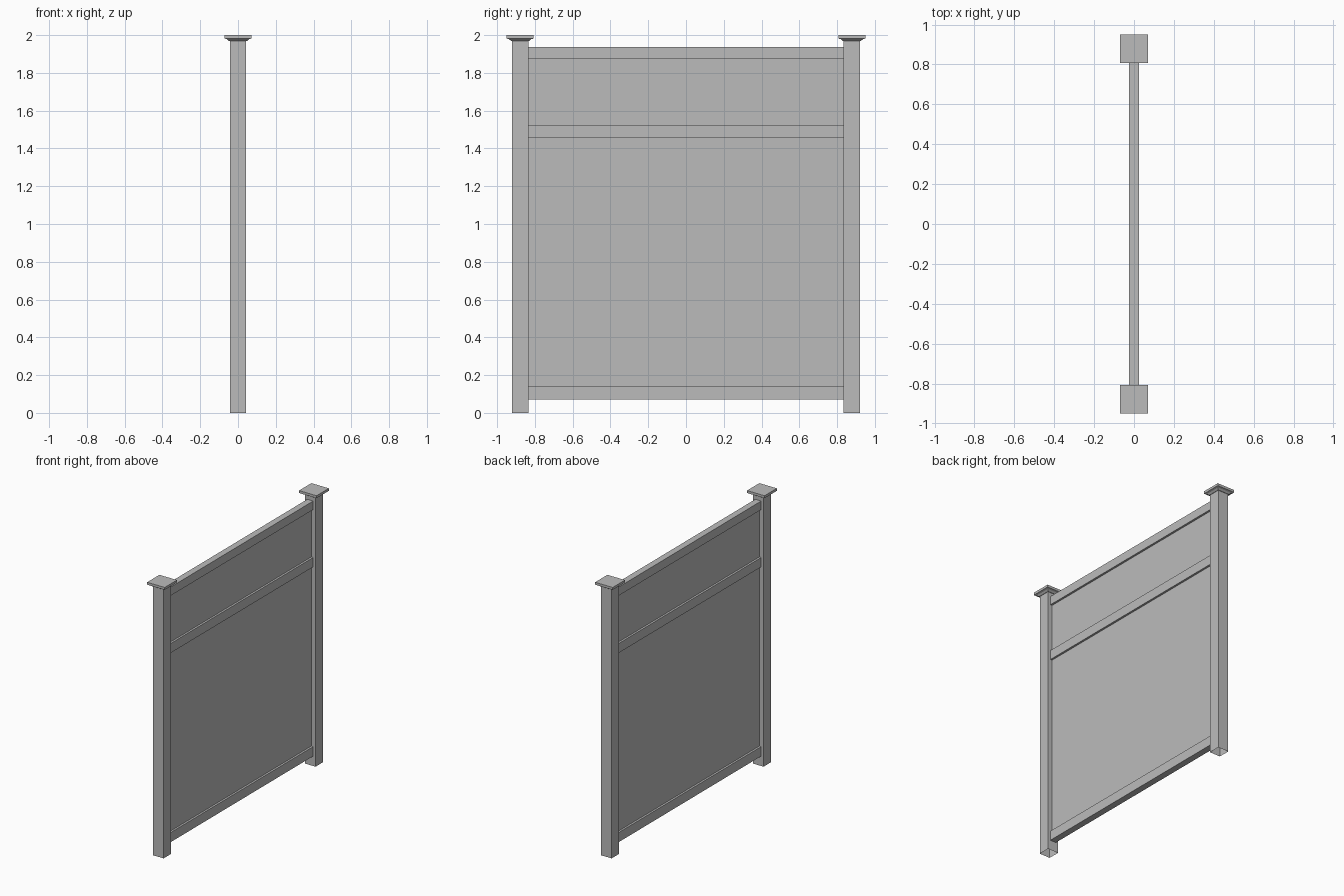
import bpy
import bmesh

cube = bpy.data.objects.get("Cube")
if cube:
    bpy.data.objects.remove(cube, do_unlink=True)

grey = bpy.data.materials.new("plain grey")
grey.use_nodes = True
colour = (0.5, 0.5, 0.5, 1)
grey.diffuse_color = colour
grey.node_tree.nodes["Principled BSDF"].inputs["Base Color"].default_value = colour

POST_Y = 0.878      # post centre
POST_HALF = 0.043   # half the post width
SPAN = POST_Y - POST_HALF


def finish(name, bm):
    bmesh.ops.recalc_face_normals(bm, faces=bm.faces)
    mesh = bpy.data.meshes.new(name)
    bm.to_mesh(mesh)
    bm.free()
    mesh.materials.append(grey)
    obj = bpy.data.objects.new(name, mesh)
    bpy.context.collection.objects.link(obj)
    return obj


def square_stack(name, y, sections, open_ends=False):
    """Loft square sections, given as (half width, height), up the z axis."""
    bm = bmesh.new()
    rings = [[bm.verts.new((sx * h, y + sy * h, z))
              for sx, sy in ((-1, -1), (1, -1), (1, 1), (-1, 1))]
             for h, z in sections]
    for low, high in zip(rings, rings[1:]):
        for i in range(4):
            j = (i + 1) % 4
            bm.faces.new((low[i], low[j], high[j], high[i]))
    if not open_ends:
        bm.faces.new(rings[0])
        bm.faces.new(rings[-1])
    return finish(name, bm)


def board(name, half_depth, bottom, top):
    """A board running between the two posts."""
    bm = bmesh.new()
    bmesh.ops.create_cube(bm, size=1)
    for v in bm.verts:
        v.co.x *= 2 * half_depth
        v.co.y *= 2 * SPAN
        v.co.z = top if v.co.z > 0 else bottom
    return finish(name, bm)


# Hollow posts with moulded caps
for side, y in (("front", -POST_Y), ("back", POST_Y)):
    square_stack(side + "_post", y, [(POST_HALF, 0), (POST_HALF, 1.975)], open_ends=True)
    square_stack(side + "_post_cap", y,
                 [(0.047, 1.968), (0.058, 1.978), (0.071, 1.982), (0.071, 2.0)])

# Rails
board("bottom_rail", 0.024, 0.072, 0.142)
board("middle_rail", 0.024, 1.456, 1.525)
board("top_rail", 0.024, 1.875, 1.938)

# Infill panels
board("lower_panel", 0.009, 0.142, 1.456)
board("upper_panel", 0.009, 1.525, 1.875)
